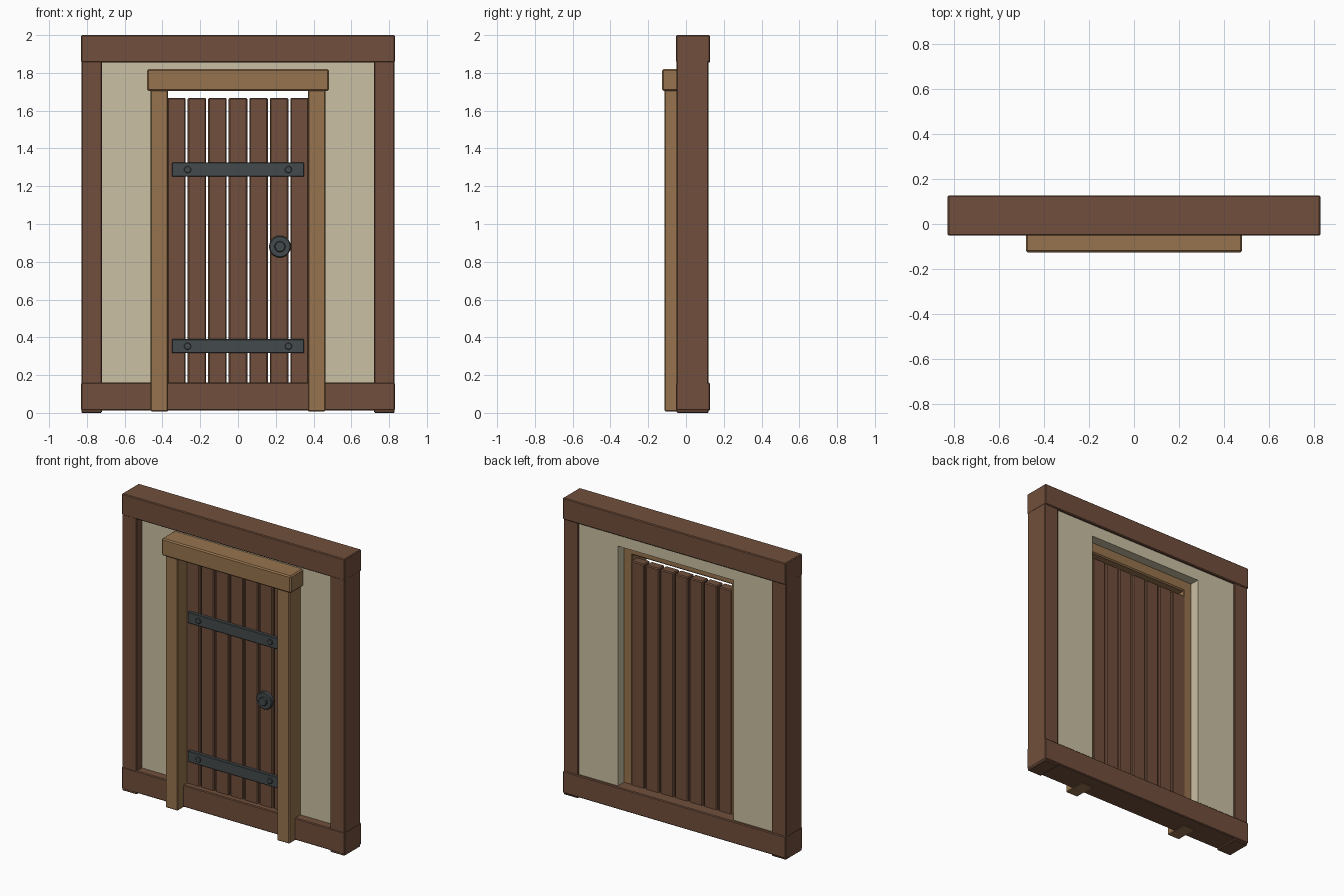
import bpy
import math

cube = bpy.data.objects.get("Cube")
if cube:
    bpy.data.objects.remove(cube, do_unlink=True)


def material(name, rgb):
    # Convert display values (0-255) to linear
    lin = [((c / 255 + 0.055) / 1.055) ** 2.4 for c in rgb] + [1.0]
    m = bpy.data.materials.new(name)
    m.use_nodes = True
    m.diffuse_color = lin
    bsdf = m.node_tree.nodes["Principled BSDF"]
    bsdf.inputs["Base Color"].default_value = lin
    bsdf.inputs["Roughness"].default_value = 0.8
    return m


dark_wood = material("dark wood", (113, 79, 60))
light_wood = material("light wood", (151, 116, 78))
plaster = material("plaster", (202, 192, 163))
iron = material("dark iron", (68, 74, 76))


def finish(obj, name, mat, bevel):
    obj.name = name
    obj.data.materials.append(mat)
    if bevel:
        mod = obj.modifiers.new("Worn edges", "BEVEL")
        mod.width = bevel
        mod.segments = 1
        mod.limit_method = "ANGLE"
    return obj


def box(name, mat, x, y, z, bevel=0.005):
    """Box from (min, max) ranges on each axis."""
    ranges = (x, y, z)
    bpy.ops.mesh.primitive_cube_add(size=1, location=[(a + b) / 2 for a, b in ranges])
    obj = bpy.context.object
    obj.scale = [b - a for a, b in ranges]
    bpy.ops.object.transform_apply(location=False, rotation=False, scale=True)
    return finish(obj, name, mat, bevel)


def disc(name, mat, x, z, radius, y, sides=16, bevel=0.003):
    """Cylinder lying along y, from back to front."""
    bpy.ops.mesh.primitive_cylinder_add(
        vertices=sides, radius=radius, depth=y[1] - y[0],
        location=(x, (y[0] + y[1]) / 2, z), rotation=(math.pi / 2, 0, 0))
    return finish(bpy.context.object, name, mat, bevel)


# Outer frame beams
beam_y = (-0.052, 0.127)
box("top_beam", dark_wood, (-0.83, 0.83), beam_y, (1.855, 2.0))
box("bottom_beam", dark_wood, (-0.83, 0.83), beam_y, (0.012, 0.16))

# Mirrored uprights and wall panels
for side, s in (("left", 1), ("right", -1)):
    def span(a, b):
        return tuple(sorted((a * s, b * s)))
    box(side + "_outer_post", dark_wood, span(0.72, 0.829), (-0.05, 0.12), (0, 1.98))
    box(side + "_wall_panel", plaster, span(0.43, 0.75), (0.005, 0.11), (0.1, 1.9), 0)
    box(side + "_door_post", light_wood, span(0.37, 0.462), (-0.113, 0.045), (0.008, 1.72))

# Wall strip and lintel over the doorway
box("header_panel", plaster, (-0.43, 0.43), (0.005, 0.11), (1.775, 1.9), 0)
box("door_lintel", light_wood, (-0.482, 0.482), (-0.127, 0.045), (1.705, 1.82), 0.008)

# Door planks
pitch = 0.1087
for i in range(7):
    c = (i - 3) * pitch
    box(f"door_plank_{i + 1}", dark_wood, (c - 0.049, c + 0.049),
        (-0.015, 0.05), (0.1, 1.668), 0.006)

# Iron straps with rivets
for level, z in (("lower", 0.353), ("upper", 1.288)):
    box(level + "_strap", iron, (-0.35, 0.35), (-0.037, -0.012), (z - 0.037, z + 0.037), 0.003)
    for side, x in (("left", 0.267), ("right", -0.267)):
        disc(f"{level}_{side}_rivet", iron, x, z, 0.019, (-0.046, -0.03), 12)

# Door knob
disc("knob_plate", iron, 0.222, 0.88, 0.058, (-0.043, -0.012), 20, 0.005)
disc("knob_centre", iron, 0.222, 0.88, 0.029, (-0.06, -0.04), 16, 0.004)
